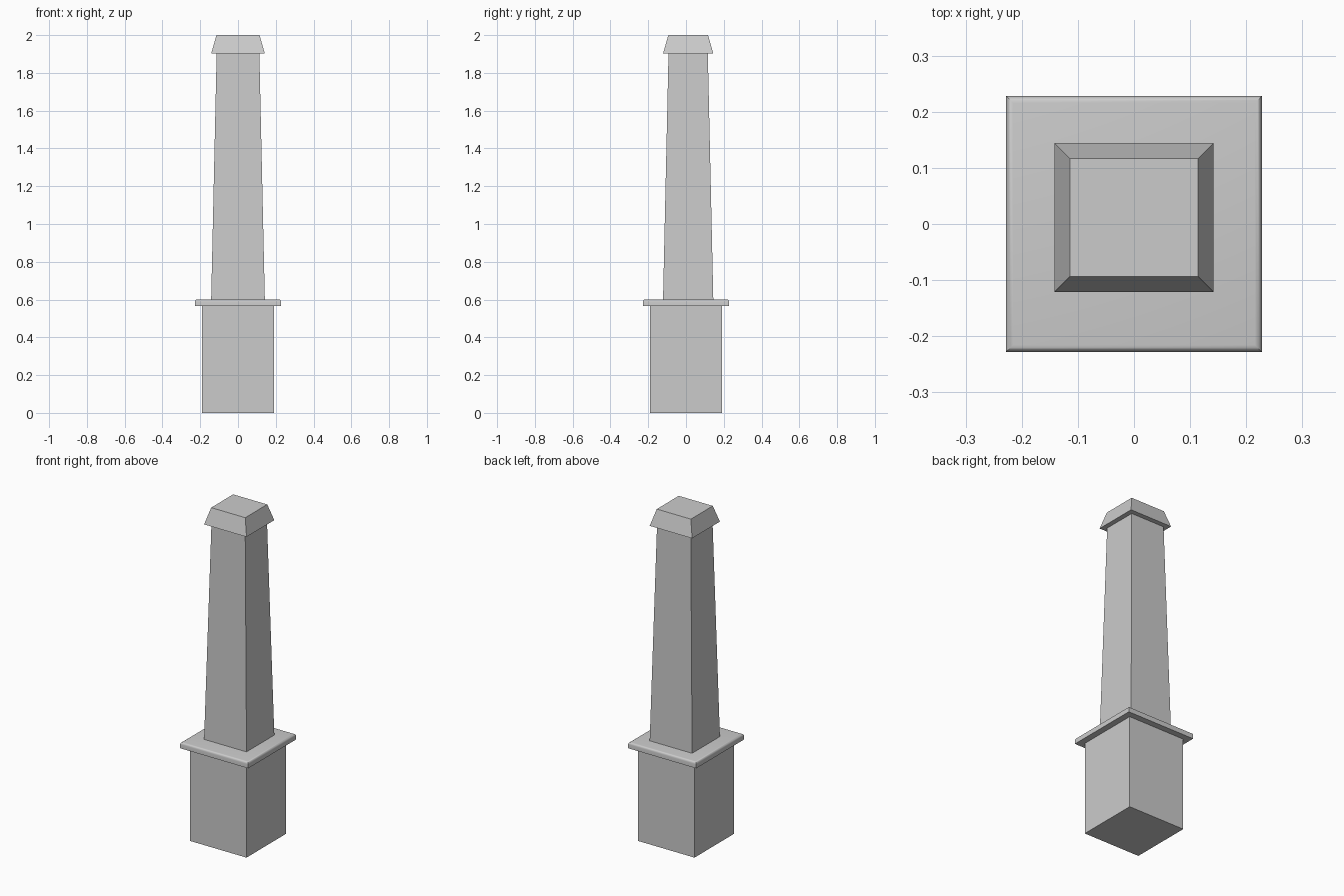
import bpy, bmesh

if "Cube" in bpy.data.objects:
    bpy.data.objects.remove(bpy.data.objects["Cube"])

SHAFT_Y = 0.0115  # shaft and cap sit slightly behind centre


def frustum(name, z0, z1, bottom, top, cy=0.0, round_top=0.0):
    """Four-sided block; bottom and top are (half x, half y)."""
    bm = bmesh.new()
    bmesh.ops.create_cube(bm, size=2)
    for v in bm.verts:
        hx, hy = top if v.co.z > 0 else bottom
        z = z1 if v.co.z > 0 else z0
        v.co = (v.co.x * hx, v.co.y * hy + cy, z)
    if round_top:
        rim = [e for e in bm.edges if all(abs(v.co.z - z1) < 1e-6 for v in e.verts)]
        bmesh.ops.bevel(bm, geom=rim, offset=round_top, segments=4,
                        profile=0.5, affect='EDGES')
    mesh = bpy.data.meshes.new(name)
    bm.to_mesh(mesh)
    bm.free()
    obj = bpy.data.objects.new(name, mesh)
    bpy.context.collection.objects.link(obj)
    return obj


# Square pedestal
frustum("pedestal", 0, 0.565, (0.19, 0.19), (0.19, 0.19))

# Ledge with rounded upper rim and mitred corners
ledge = frustum("ledge", 0.565, 0.601, (0.228, 0.228), (0.228, 0.228), round_top=0.0125)
bpy.context.view_layer.objects.active = ledge
ledge.select_set(True)
bpy.ops.object.shade_smooth_by_angle()

# Tapered shaft
frustum("shaft", 0.601, 1.902, (0.142, 0.133), (0.113, 0.104), SHAFT_Y)

# Sloped cap
frustum("cap", 1.902, 2.0, (0.142, 0.133), (0.114, 0.105), SHAFT_Y)
